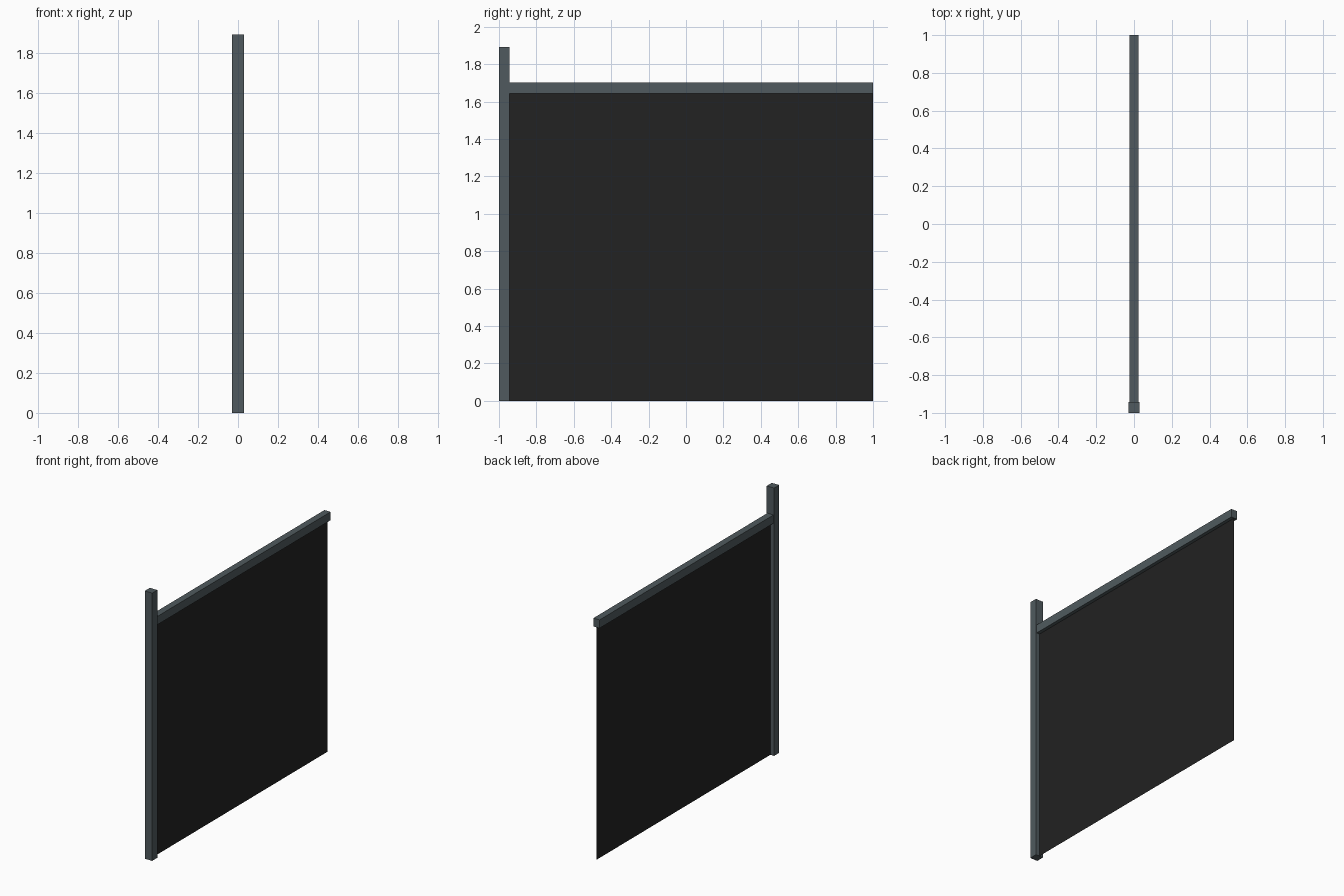
import bpy, bmesh
from mathutils import Vector

if "Cube" in bpy.data.objects:
    bpy.data.objects.remove(bpy.data.objects["Cube"])


def material(name, rgb):
    m = bpy.data.materials.new(name)
    m.diffuse_color = (*rgb, 1)
    m.use_nodes = True
    m.node_tree.nodes["Principled BSDF"].inputs["Base Color"].default_value = m.diffuse_color
    return m


def add_object(name, bm, mat):
    me = bpy.data.meshes.new(name)
    bm.to_mesh(me)
    bm.free()
    me.materials.append(mat)
    ob = bpy.data.objects.new(name, me)
    bpy.context.collection.objects.link(ob)
    return ob


def box(name, lo, hi, mat):
    lo, hi = Vector(lo), Vector(hi)
    bm = bmesh.new()
    bmesh.ops.create_cube(bm, size=1)
    bmesh.ops.scale(bm, vec=hi - lo, verts=bm.verts)
    bmesh.ops.translate(bm, vec=(lo + hi) / 2, verts=bm.verts)
    return add_object(name, bm, mat)


steel = material("slate grey metal", (0.080, 0.102, 0.112))
black = material("black mesh", (0.016, 0.016, 0.016))

# Square upright at the front end
box("fence_post", (-0.029, -1, 0), (0.029, -0.943, 1.893), steel)

# Top rail running back from the post
box("top_rail", (-0.024, -0.943, 1.643), (0.024, 1, 1.702), steel)

# Thin infill sheet hanging below the rail
bm = bmesh.new()
corners = [(0, -0.943, 0), (0, 1, 0), (0, 1, 1.643), (0, -0.943, 1.643)]
bm.faces.new([bm.verts.new(c) for c in corners])
add_object("infill_panel", bm, black)
